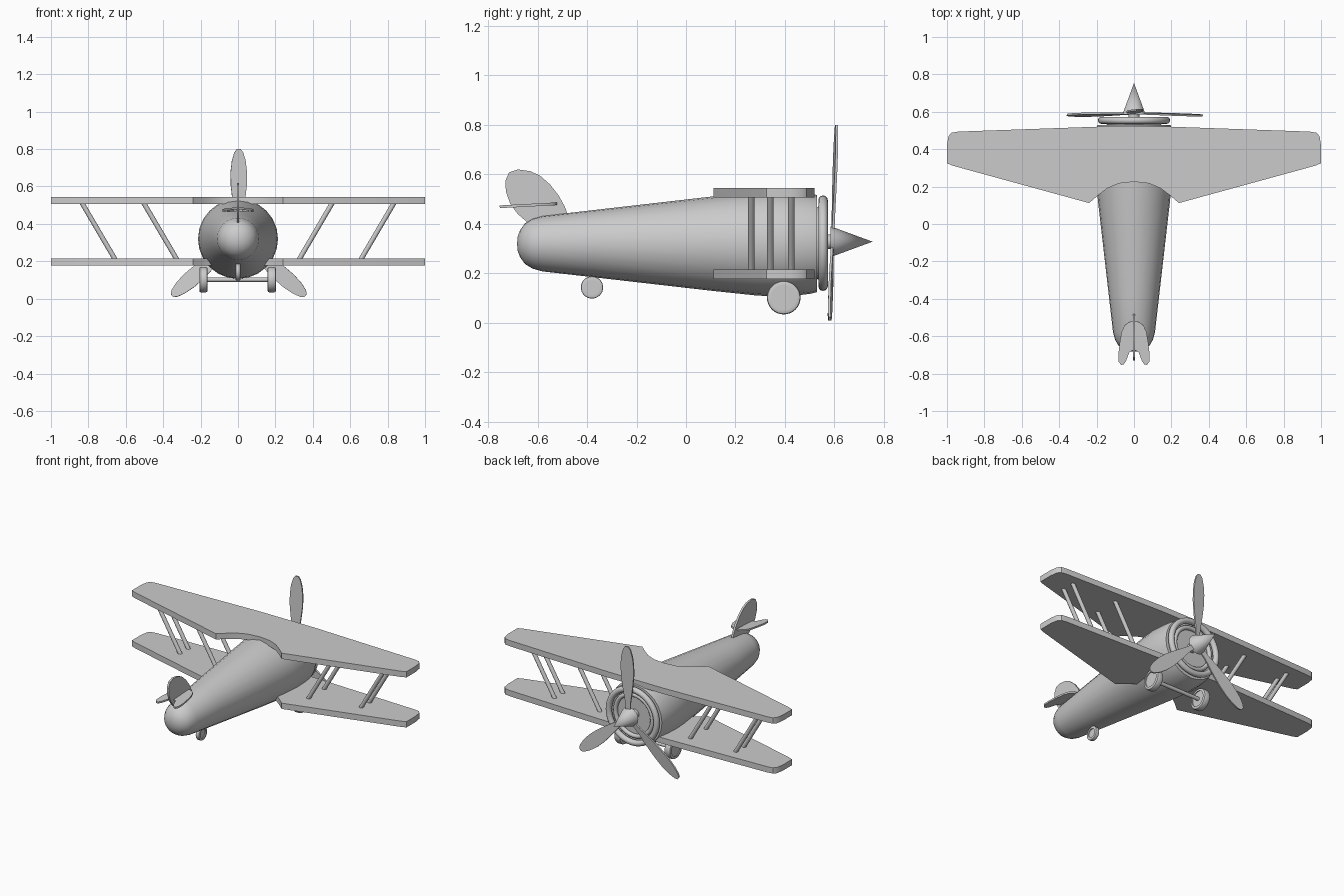
import bpy, bmesh, math
from mathutils import Vector, Matrix

if "Cube" in bpy.data.objects:
    bpy.data.objects.remove(bpy.data.objects["Cube"])


def finish(bm, name, smooth=True, angle=35):
    bmesh.ops.remove_doubles(bm, verts=bm.verts, dist=1e-5)
    bmesh.ops.recalc_face_normals(bm, faces=bm.faces)
    me = bpy.data.meshes.new(name)
    bm.to_mesh(me)
    bm.free()
    ob = bpy.data.objects.new(name, me)
    bpy.context.collection.objects.link(ob)
    if smooth:
        bpy.ops.object.select_all(action='DESELECT')
        ob.select_set(True)
        bpy.context.view_layer.objects.active = ob
        bpy.ops.object.shade_smooth_by_angle(angle=math.radians(angle))
    return ob


def lathe(name, prof, centre, axis='Y', n=32, closed=False):
    """Revolve (position, radius) pairs around a y or x axis through centre."""
    bm = bmesh.new()
    rings = []
    for p, r in prof:
        ring = []
        for i in range(n):
            a = 2 * math.pi * i / n
            u, w = r * math.sin(a), r * math.cos(a)
            v = Vector((u, p, w)) if axis == 'Y' else Vector((p, u, w))
            ring.append(bm.verts.new(v + Vector(centre)))
        rings.append(ring)
    pairs = list(zip(rings, rings[1:])) + ([(rings[-1], rings[0])] if closed else [])
    for a, b in pairs:
        for i in range(n):
            bm.faces.new((a[i], a[(i + 1) % n], b[(i + 1) % n], b[i]))
    return finish(bm, name)


def plate(name, pts, thick, mat):
    """Extrude a flat outline by thick, centred, then place it with mat."""
    bm = bmesh.new()
    f = bm.faces.new([bm.verts.new((x, y, -thick / 2)) for x, y in pts])
    ext = bmesh.ops.extrude_face_region(bm, geom=[f])['geom']
    vs = [v for v in ext if isinstance(v, bmesh.types.BMVert)]
    bmesh.ops.translate(bm, verts=vs, vec=(0, 0, thick))
    bmesh.ops.transform(bm, matrix=mat, verts=bm.verts)
    return finish(bm, name)


def rod(name, p, q, r, n=12):
    p, q = Vector(p), Vector(q)
    d = q - p
    bm = bmesh.new()
    m = Matrix.Translation((p + q) / 2) @ d.to_track_quat('Z', 'Y').to_matrix().to_4x4()
    bmesh.ops.create_cone(bm, cap_ends=True, segments=n, radius1=r, radius2=r,
                          depth=d.length, matrix=m)
    return finish(bm, name)


T = Matrix.Translation

# Fuselage with rounded tail
lathe('fuselage', [(-0.683, 0), (-0.68, 0.03), (-0.67, 0.056), (-0.65, 0.083),
                   (-0.62, 0.101), (-0.58, 0.112), (-0.38, 0.135), (0.1, 0.19),
                   (0.28, 0.209), (0.36, 0.214), (0.44, 0.21), (0.5, 0.203),
                   (0.53, 0.196), (0.53, 0)], (0, 0, 0.32), n=24)


# Engine cowl rings
def ring(name, y, big, small):
    prof = [(y + small * math.cos(2 * math.pi * i / 12),
             big + small * math.sin(2 * math.pi * i / 12)) for i in range(12)]
    lathe(name, prof, (0, 0, 0.322), n=40, closed=True)


ring('cowl_ring', 0.554, 0.174, 0.019)
ring('inner_cowl_ring', 0.54, 0.135, 0.014)

# Spinner cone
lathe('spinner', [(0.585, 0), (0.585, 0.062), (0.754, 0)], (0, 0, 0.328))
rod('propeller_shaft', (0, 0.52, 0.328), (0, 0.59, 0.328), 0.03)

# Propeller blades
side = [(0.014, 0.0), (0.018, 0.1), (0.034, 0.2), (0.043, 0.28), (0.044, 0.35),
        (0.037, 0.41), (0.024, 0.455), (0.01, 0.473)]
blade = side + [(-x, y) for x, y in reversed(side)]
for i, a in enumerate((0, 131, -131)):
    m = (T((0.004, 0.592, 0.327)) @ Matrix.Rotation(math.radians(-2), 4, 'X')
         @ Matrix.Rotation(math.radians(a), 4, 'Y')
         @ Matrix.Rotation(math.radians(6), 4, 'Z')
         @ Matrix.Rotation(math.radians(90), 4, 'X'))
    plate(f'propeller_blade_{i + 1}', blade, 0.01, m)

# Wings: half outline mirrored, with an arched cutout at the rear centre
half = [(0.2, 0.52), (0.94, 0.494), (0.975, 0.488), (0.992, 0.47), (1.0, 0.42),
        (1.0, 0.325), (0.97, 0.312), (0.24, 0.112), (0.19, 0.155),
        (0.14, 0.192), (0.08, 0.217)]
wing = half + [(0, 0.226)] + [(-x, y) for x, y in reversed(half)]
plate('upper_wing', wing, 0.038, T((0, 0, 0.526)))
plate('lower_wing', wing, 0.038, T((0, 0, 0.197)))

# Slanted wing struts
for s, label in ((-1, 'left'), (1, 'right')):
    for x, ys, pos in ((0.83, (0.34, 0.425), 'outer'), (0.5, (0.263, 0.425), 'inner')):
        for y, end in zip(ys, ('rear', 'front')):
            rod(f'{label}_{pos}_{end}_strut', (s * (x + 0.006), y, 0.515),
                (s * (x - 0.176), y, 0.205), 0.013)


# Wheels with recessed hubs
def wheel(name, c, r, hub, w):
    b = min(0.01, w * 0.4)
    h = w - 0.006
    lathe(name, [(-h, 0), (-h, hub), (-w, hub), (-w, r - b), (-w + b * .3, r - b * .3),
                 (-w + b, r), (w - b, r), (w - b * .3, r - b * .3), (w, r - b),
                 (w, hub), (h, hub), (h, 0)], c, axis='X')


wheel('left_wheel', (-0.185, 0.395, 0.102), 0.068, 0.05, 0.022)
wheel('right_wheel', (0.18, 0.395, 0.102), 0.068, 0.05, 0.022)
wheel('tail_wheel', (0, -0.38, 0.143), 0.045, 0.029, 0.013)
rod('axle', (-0.18, 0.395, 0.102), (0.18, 0.395, 0.102), 0.012)

# Tail fin (outline in y, z)
fin = [(-0.475, 0.43), (-0.49, 0.47), (-0.515, 0.515), (-0.55, 0.56), (-0.59, 0.595),
       (-0.63, 0.613), (-0.68, 0.62), (-0.715, 0.608), (-0.73, 0.575), (-0.728, 0.53),
       (-0.71, 0.48), (-0.68, 0.44), (-0.64, 0.405), (-0.55, 0.4)]
plate('tail_fin', fin, 0.013, Matrix(((0, 0, 1, 0), (1, 0, 0, 0), (0, 1, 0, 0), (0, 0, 0, 1))))

# Heart-shaped stabiliser, slightly tilted
lobe = [(0.025, 0.118), (0.05, 0.1), (0.066, 0.065), (0.076, 0.01), (0.083, -0.05),
        (0.082, -0.095), (0.07, -0.112), (0.055, -0.11), (0.042, -0.09), (0.025, -0.045)]
heart = [(0, 0.121)] + lobe + [(0, -0.03)] + [(-x, y) for x, y in reversed(lobe)]
plate('stabiliser', heart, 0.011,
      T((0, -0.641, 0.475)) @ Matrix.Rotation(math.radians(3), 4, 'X'))
